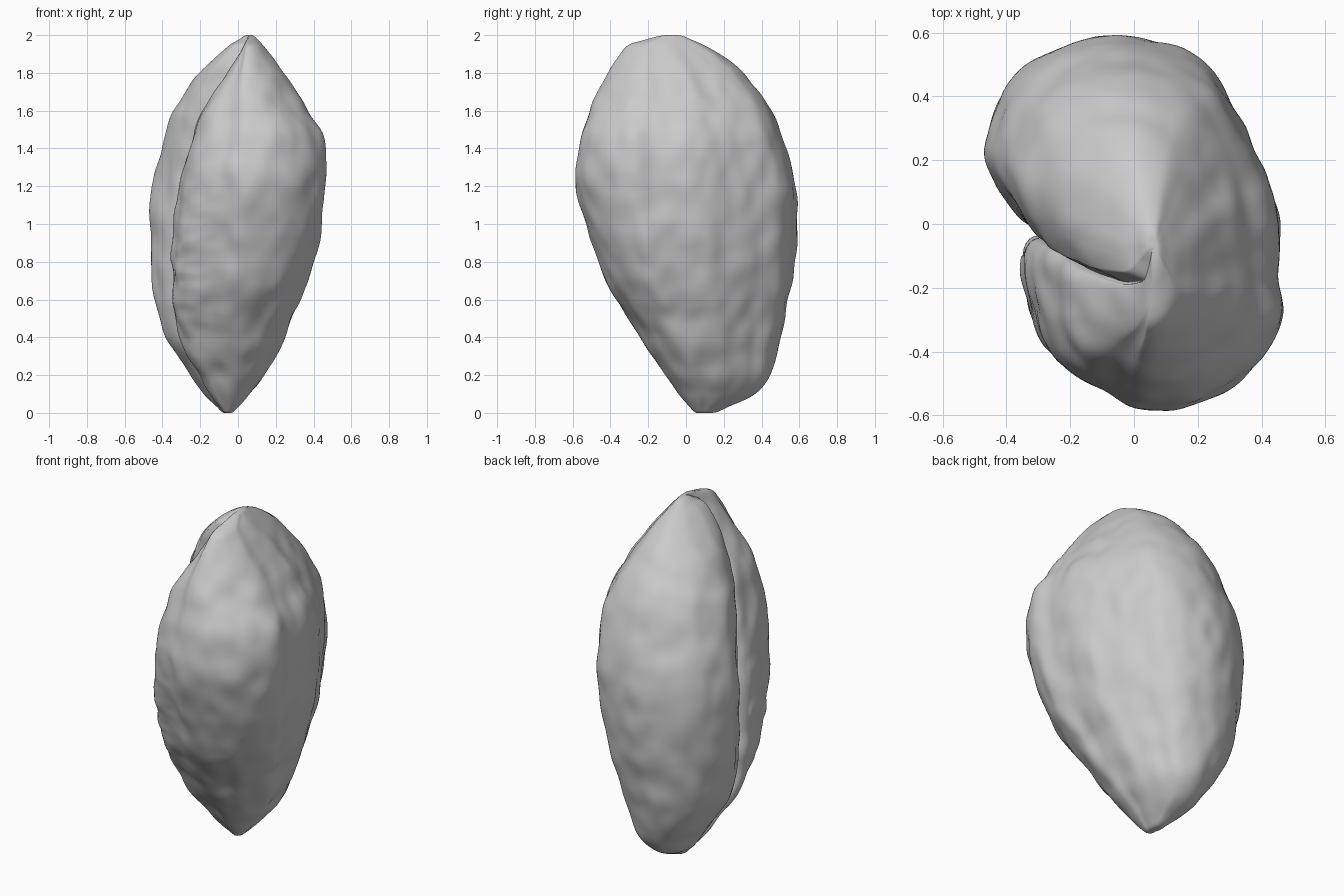
import bpy, bmesh, math
from mathutils import Vector, noise

if "Cube" in bpy.data.objects:
    bpy.data.objects.remove(bpy.data.objects["Cube"], do_unlink=True)

RINGS, SIDES = 150, 210

# Height, left edge, right edge, front edge, back edge, front lobe fullness, fold depth (y)
PROFILE = [
    (0.00, -.07, -.04, .06, .13, 1.0, .09),
    (0.03, -.11, .00, .02, .22, 1.0, .07),
    (0.10, -.18, .06, -.04, .36, 1.0, .03),
    (0.20, -.25, .14, -.11, .445, 1.03, -.01),
    (0.40, -.38, .24, -.24, .50, 1.04, -.04),
    (0.70, -.45, .37, -.42, .56, 1.0, -.04),
    (1.00, -.465, .44, -.53, .585, .97, -.04),
    (1.25, -.44, .46, -.585, .57, .92, -.06),
    (1.45, -.39, .45, -.56, .51, .85, -.10),
    (1.60, -.34, .37, -.50, .45, .76, -.14),
    (1.80, -.20, .24, -.41, .31, .48, -.18),
    (1.90, -.10, .17, -.35, .18, .28, -.18),
    (1.95, -.04, .13, -.30, .09, .20, -.17),
    (1.98, .01, .10, -.20, .02, .20, -.12),
    (2.00, .05, .07, -.09, -.05, .20, -.07),
]

# Cross-section around the kernel, pinched into a narrow fold on the left
SECTION = [
    (.98, .08), (.87, .33), (.70, .60), (.45, .88), (0, 1), (-.43, .96),
    (-.82, .76), (-1, .42), (-.93, .20), (-.76, 0), (-.56, -.10),
    (-.69, -.13), (-.75, -.25), (-.72, -.50), (-.58, -.75),
    (-.24, -.90), (.07, -1), (.43, -.96), (.76, -.80), (1, -.52), (.98, -.25),
]
FOLD = 10


def hermite(a, b, c, d, f):
    return b + (c - a) * f / 2 + (2 * a - 5 * b + 4 * c - d) * f * f / 2 \
        + (3 * b - a - 3 * c + d) * f ** 3 / 2


def section_point(s):
    n = len(SECTION)
    i, f = int(s), s % 1
    pts = [Vector(SECTION[(i + k) % n]) for k in (-1, 0, 1, 2)]
    return hermite(*pts, f)


def profile_at(t):
    keys = [math.acos(1 - row[0]) for row in PROFILE]
    last = len(keys) - 1
    i = max(k for k in range(last) if keys[k] <= t or k == 0)
    h = keys[i + 1] - keys[i]
    f = (t - keys[i]) / h

    def slope(k, c):
        lo, hi = max(k - 1, 0), min(k + 1, last)
        return (PROFILE[hi][c] - PROFILE[lo][c]) / (keys[hi] - keys[lo])

    def value(c):
        a, b = PROFILE[i][c], PROFILE[i + 1][c]
        return (a * (1 + 2 * f) * (1 - f) ** 2 + b * f * f * (3 - 2 * f)
                + h * f * (1 - f) * (slope(i, c) * (1 - f) - slope(i + 1, c) * f))
    return [value(c) for c in range(1, 7)]


def slide(v, base, target):
    """Move the level base to target while both ends stay at -1 and 1."""
    if v > base:
        return 1 - (1 - v) * (1 - target) / (1 - base)
    return -1 + (v + 1) * (target + 1) / (base + 1)


# Kernel skin: rings lofted from the bottom tip to the crest
bm = bmesh.new()
steps = [k * len(SECTION) / SIDES for k in range(SIDES)]
outline = [(s, *section_point(s)) for s in steps]
rings = []
for r in range(1, RINGS):
    t = math.pi * r / RINGS
    left, right, front, back, fullness, fold_y = profile_at(t)
    mid_y, half_y = (front + back) / 2, (back - front) / 2
    fold_v = max(-.6, min(.2, (fold_y - mid_y) / half_y))
    ring = []
    for s, u, v in outline:
        if u < 0:
            v += (slide(v, SECTION[FOLD][1], fold_v) - v) * min(1, -2 * u)
            u *= 1 + (fullness - 1) * max(0, min(1, s - FOLD + 1))
        ring.append(bm.verts.new((
            (left + right) / 2 + u * (right - left) / 2,
            mid_y + v * half_y, 1 - math.cos(t))))
    rings.append(ring)
for a, b in zip(rings, rings[1:]):
    for k in range(SIDES):
        n = (k + 1) % SIDES
        bm.faces.new((a[k], a[n], b[n], b[k]))

# Close both tips
for ring, z in ((rings[0], 0), (rings[-1], 2)):
    centre = sum((v.co for v in ring), Vector()) / SIDES
    tip = bm.verts.new((centre.x, centre.y, z))
    for k in range(SIDES):
        bm.faces.new((ring[k], ring[(k + 1) % SIDES], tip))
bmesh.ops.recalc_face_normals(bm, faces=bm.faces)
bm.normal_update()

# Shallow dents over the skin, with cross wrinkles on the left of the front lobe
for v in bm.verts:
    p = v.co
    fade = min(1, p.z * 4, (2 - p.z) * 4)
    bump = .010 * noise.noise(p * 4) + .010 * noise.noise(Vector((p.x * 10, p.y * 10, p.z * 7)))
    wrinkle = max(0, min(1, -p.x * 4)) * max(0, 1 - abs(p.z - .8) * 1.6) * (p.y < -.1)
    bump += .010 * wrinkle * noise.noise(Vector((p.x * 7, p.y * 7, p.z * 18)))
    v.co = p + v.normal * bump * fade

mesh = bpy.data.meshes.new("kernel")
bm.to_mesh(mesh)
bm.free()
kernel = bpy.data.objects.new("kernel", mesh)
bpy.context.collection.objects.link(kernel)

# Plain grey skin
grey = bpy.data.materials.new("plain grey")
grey.use_nodes = True
grey.diffuse_color = (.6, .6, .6, 1)
grey.node_tree.nodes["Principled BSDF"].inputs["Base Color"].default_value = (.6, .6, .6, 1)
mesh.materials.append(grey)

bpy.context.view_layer.objects.active = kernel
kernel.select_set(True)
bpy.ops.object.shade_smooth_by_angle(angle=math.radians(60))
